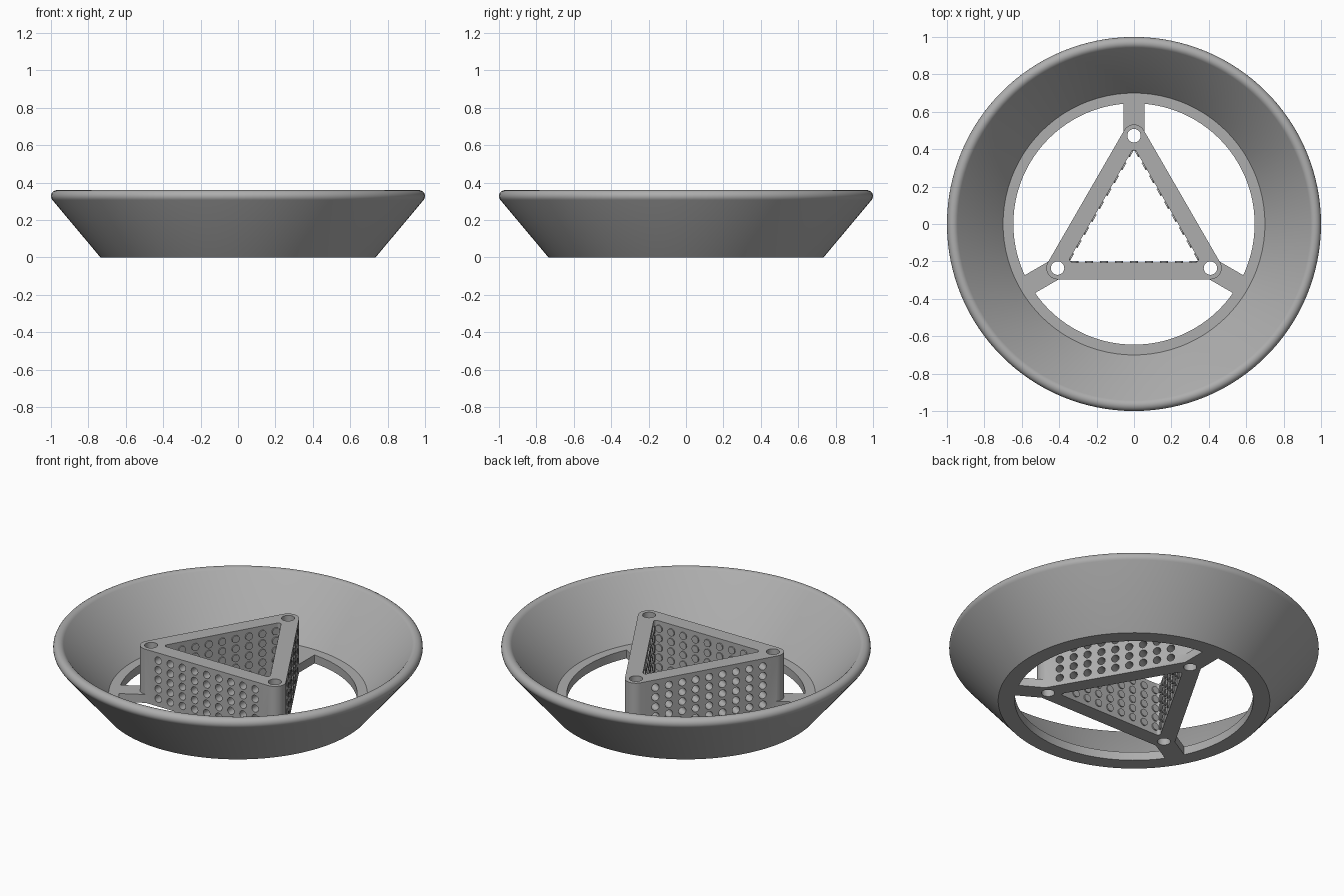
import bpy, bmesh, math
from math import cos, sin, pi, radians
from mathutils import Matrix

cube = bpy.data.objects.get("Cube")
if cube:
    bpy.data.objects.remove(cube)

FLOOR = 0.05        # thickness of base ring and spokes
TOWER = 0.32        # height of triangular tower
CORNER = 0.472      # distance of tower corners from centre

grey = bpy.data.materials.new("plain_grey")
grey.use_nodes = True
COLOUR = (0.42, 0.42, 0.42, 1)
grey.diffuse_color = COLOUR
grey.node_tree.nodes["Principled BSDF"].inputs["Base Color"].default_value = COLOUR


def finish(name, bm):
    bmesh.ops.recalc_face_normals(bm, faces=bm.faces)
    mesh = bpy.data.meshes.new(name)
    bm.to_mesh(mesh)
    bm.free()
    mesh.materials.append(grey)
    obj = bpy.data.objects.new(name, mesh)
    bpy.context.collection.objects.link(obj)
    return obj


def smooth(obj):
    bpy.ops.object.select_all(action='DESELECT')
    obj.select_set(True)
    bpy.context.view_layer.objects.active = obj
    bpy.ops.object.shade_smooth_by_angle(angle=radians(35))


def rounded_triangle(dist, radius, steps=12):
    points = []
    for k in range(3):
        mid = pi / 2 + k * 2 * pi / 3
        for i in range(steps + 1):
            a = mid + (i / steps - 0.5) * 2 * pi / 3
            points.append((dist * cos(mid) + radius * cos(a),
                           dist * sin(mid) + radius * sin(a)))
    return points


def add_prism(bm, outline, z0, z1):
    low = [bm.verts.new((x, y, z0)) for x, y in outline]
    high = [bm.verts.new((x, y, z1)) for x, y in outline]
    bm.faces.new(low[::-1])
    bm.faces.new(high)
    n = len(outline)
    for i in range(n):
        j = (i + 1) % n
        bm.faces.new((low[i], low[j], high[j], high[i]))


def add_cylinder(bm, radius, depth, segments, matrix):
    bmesh.ops.create_cone(bm, cap_ends=True, segments=segments, radius1=radius,
                          radius2=radius, depth=depth, matrix=matrix)


def apply_boolean(obj, tool, operation):
    mod = obj.modifiers.new("boolean", 'BOOLEAN')
    mod.operation = operation
    mod.solver = 'EXACT'
    mod.object = tool
    bpy.context.view_layer.objects.active = obj
    bpy.ops.object.modifier_apply(modifier=mod.name)
    bpy.data.objects.remove(tool)


# Flared bowl: closed wall profile with a rounded lip, spun about z
profile = [(0.645, 0), (0.735, 0)]
for i in range(11):
    a = radians(-40 + 18 * i)
    profile.append((0.968 + 0.032 * cos(a), 0.328 + 0.032 * sin(a)))
profile += [(0.70, FLOOR), (0.645, FLOOR)]
bm = bmesh.new()
SEGMENTS = 128
rings = []
for s in range(SEGMENTS):
    a = 2 * pi * s / SEGMENTS
    rings.append([bm.verts.new((r * cos(a), r * sin(a), z)) for r, z in profile])
for s in range(SEGMENTS):
    here, there = rings[s], rings[(s + 1) % SEGMENTS]
    for i in range(len(profile)):
        j = (i + 1) % len(profile)
        bm.faces.new((here[i], there[i], there[j], here[j]))
smooth(finish("flared_bowl", bm))

# Triangular tower body
bm = bmesh.new()
add_prism(bm, rounded_triangle(CORNER, 0.06), 0, TOWER)
tower = finish("perforated_tower", bm)

# Three spokes joining the tower corners to the bowl
bm = bmesh.new()
for k in range(3):
    turn = Matrix.Rotation(pi / 2 + k * 2 * pi / 3, 4, 'Z')
    place = Matrix.Translation((0.55, 0, FLOOR / 2))
    size = Matrix.Diagonal((0.20, 0.11, FLOOR, 1))
    bmesh.ops.create_cube(bm, size=1, matrix=turn @ place @ size)
apply_boolean(tower, finish("spokes", bm), 'UNION')

# Cutter: open core, corner screw holes and wall perforations
bm = bmesh.new()
add_prism(bm, rounded_triangle(0.38, 0.015, 6), -0.1, TOWER + 0.1)
for k in range(3):
    a = pi / 2 + k * 2 * pi / 3
    add_cylinder(bm, 0.036, 1, 24,
                 Matrix.Translation((CORNER * cos(a), CORNER * sin(a), 0.2)))
    turn = Matrix.Rotation(a + pi, 4, 'Z')
    lie = Matrix.Rotation(pi / 2, 4, 'Y')
    for column in range(-4, 5):
        for row in range(-2, 3):
            place = Matrix.Translation((0.254, 0.08 * column, 0.16 + 0.057 * row))
            add_cylinder(bm, 0.022, 0.112, 14, turn @ place @ lie)
apply_boolean(tower, finish("hole_cutter", bm), 'DIFFERENCE')
smooth(tower)
